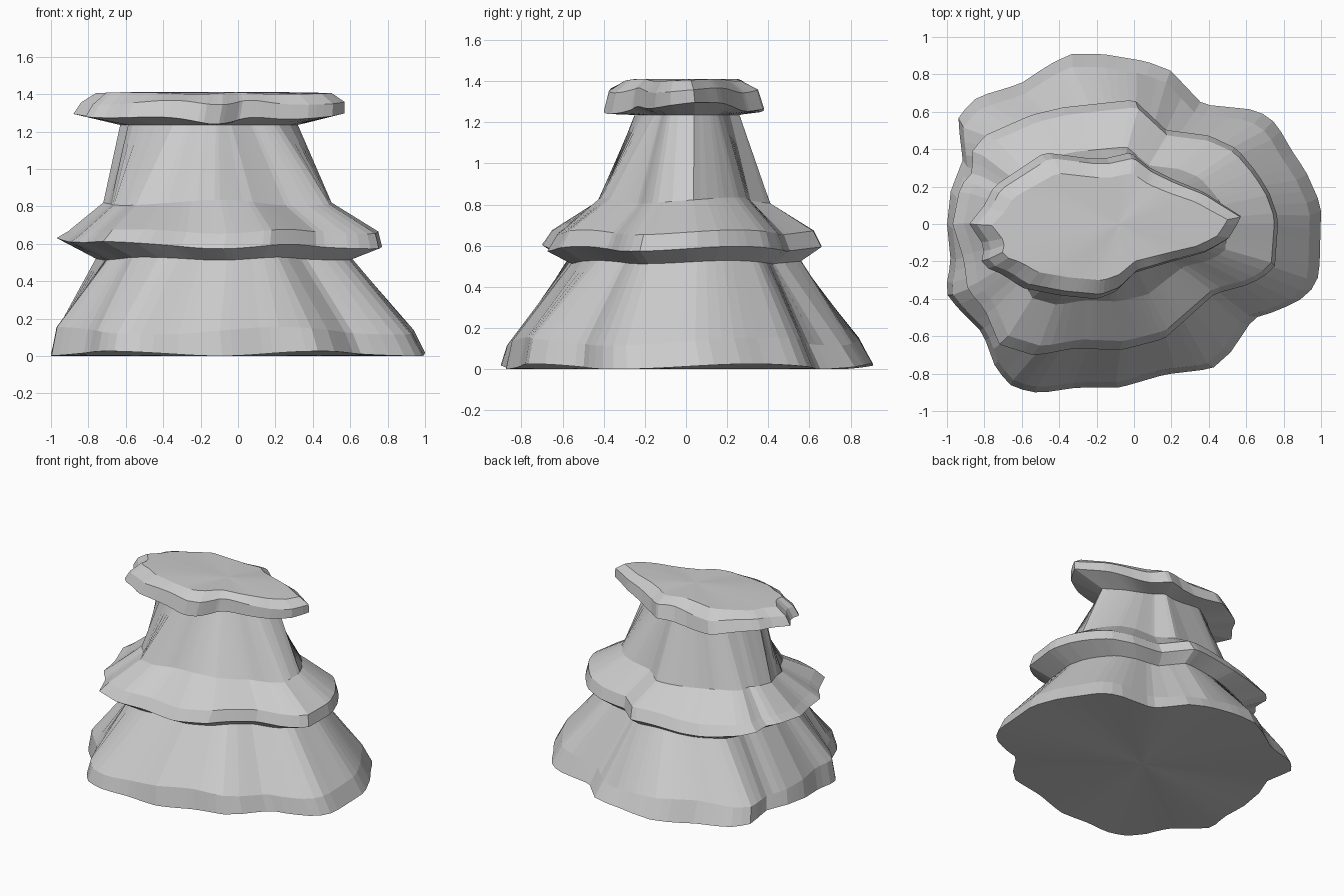
import bpy, bmesh, math
from mathutils import Vector

if "Cube" in bpy.data.objects:
    bpy.data.objects.remove(bpy.data.objects["Cube"])

SIDES = 96
CENTRE = Vector((-0.08, 0.0))

# Plan outlines of the three ledges, counter-clockwise
BASE = [(1.0, .1), (.92, .28), (.84, .4), (.76, .54), (.66, .61), (.37, .64), (.2, .82), (.07, .87),
        (-.17, .91), (-.33, .91), (-.45, .85), (-.6, .75), (-.83, .68), (-.93, .58), (-.92, .43),
        (-.9, .36), (-.97, .18), (-.99, 0), (-.97, -.2), (-1.0, -.36), (-.93, -.45), (-.8, -.58),
        (-.73, -.77), (-.64, -.87), (-.5, -.9), (-.3, -.87), (-.07, -.87), (.17, -.8), (.42, -.77),
        (.52, -.68), (.64, -.5), (.77, -.46), (.93, -.38), (.99, -.27)]
SKIRT = [(.77, .03), (.72, .17), (.65, .28), (.55, .4), (.4, .47), (.17, .5), (0, .66), (-.1, .65),
         (-.38, .62), (-.55, .58), (-.8, .47), (-.87, .38), (-.86, .28), (-.93, .2), (-.97, 0),
         (-.91, -.19), (-.89, -.35), (-.8, -.45), (-.72, -.64), (-.53, -.7), (-.32, -.66),
         (-.07, -.67), (.16, -.61), (.43, -.37), (.62, -.32), (.75, -.24)]
CAP = [(.57, .04), (.46, .11), (.37, .17), (.2, .24), (.08, .3), (-.02, .38), (-.15, .35), (-.25, .35),
       (-.48, .38), (-.6, .3), (-.75, .2), (-.8, .1), (-.88, 0), (-.8, -.12), (-.82, -.22),
       (-.7, -.27), (-.6, -.34), (-.4, -.38), (-.2, -.4), (-.1, -.36), (0, -.26), (.2, -.2),
       (.38, -.15), (.5, -.08)]


def sample(outline):
    """Cut the outline with evenly turned rays from the centre."""
    pts = [Vector(p) - CENTRE for p in outline]
    result = []
    for i in range(SIDES):
        a = math.tau * i / SIDES
        d = Vector((math.cos(a), math.sin(a)))
        best = 0
        for p, q in zip(pts, pts[1:] + pts[:1]):
            e = q - p
            den = d.cross(e)
            if abs(den) < 1e-9:
                continue
            t, u = p.cross(e) / den, p.cross(d) / den
            if t > 0 and -1e-6 <= u <= 1 + 1e-6:
                best = max(best, t)
        result.append(CENTRE + d * best)
    return result


def ring(bm, outline, x0, x1, y0, y1, height):
    """Fit the outline to the given extents; height is a function of x, y."""
    pts = sample(outline)
    xs, ys = [p.x for p in pts], [p.y for p in pts]
    fx = (x1 - x0) / (max(xs) - min(xs))
    fy = (y1 - y0) / (max(ys) - min(ys))
    verts = []
    for p in pts:
        x, y = x0 + (p.x - min(xs)) * fx, y0 + (p.y - min(ys)) * fy
        verts.append(bm.verts.new((x, y, height(x, y))))
    return verts


def wave(x, y, k):
    return math.sin(k * math.atan2(y, x + .1))


LEVELS = [
    # flared base
    (BASE, -1, 1, -.9, .91, lambda x, y: .013 + .013 * wave(x, y, 5)),
    (BASE, -.97, .94, -.87, .84, lambda x, y: .135 + .02 * wave(x, y, 4)),
    # neck below the middle ledge, then the ledge itself
    (SKIRT, -.76, .61, -.58, .56, lambda x, y: .52 + .008 * wave(x, y, 5)),
    (SKIRT, -.97, .77, -.70, .66, lambda x, y: .585 - .05 * min(x, 0) ** 3 + .012 * wave(x, y, 5)),
    (SKIRT, -.91, .75, -.65, .62, lambda x, y: .665 + .012 * wave(x, y, 5)),
    (SKIRT, -.72, .50, -.43, .41, lambda x, y: .82 + .015 * wave(x, y, 3)),
    # upper neck and overhanging cap
    (CAP, -.63, .32, -.25, .26, lambda x, y: 1.235),
    (CAP, -.88, .57, -.40, .38, lambda x, y: 1.25 + .06 * abs(x + .15) + .012 * wave(x, y, 5)),
    (CAP, -.84, .57, -.375, .35, lambda x, y: 1.355 + .012 * wave(x, y, 5)),
    (CAP, -.76, .50, -.30, .27, lambda x, y: 1.405 + .005 * wave(x, y, 4)),
]

bm = bmesh.new()
rings = [ring(bm, *level) for level in LEVELS]
for low, high in zip(rings, rings[1:]):
    for i in range(SIDES):
        j = (i + 1) % SIDES
        bm.faces.new((low[i], low[j], high[j], high[i]))
# Close the underside and top with fans
for r, co in ((rings[0], (-.08, 0, 0)), (rings[-1], (-.08, 0, 1.41))):
    hub = bm.verts.new(co)
    for i in range(SIDES):
        bm.faces.new((r[i], r[(i + 1) % SIDES], hub))
bmesh.ops.recalc_face_normals(bm, faces=bm.faces)
mesh = bpy.data.meshes.new("tiered_rock")
bm.to_mesh(mesh)
bm.free()
bpy.context.collection.objects.link(bpy.data.objects.new("tiered_rock", mesh))
